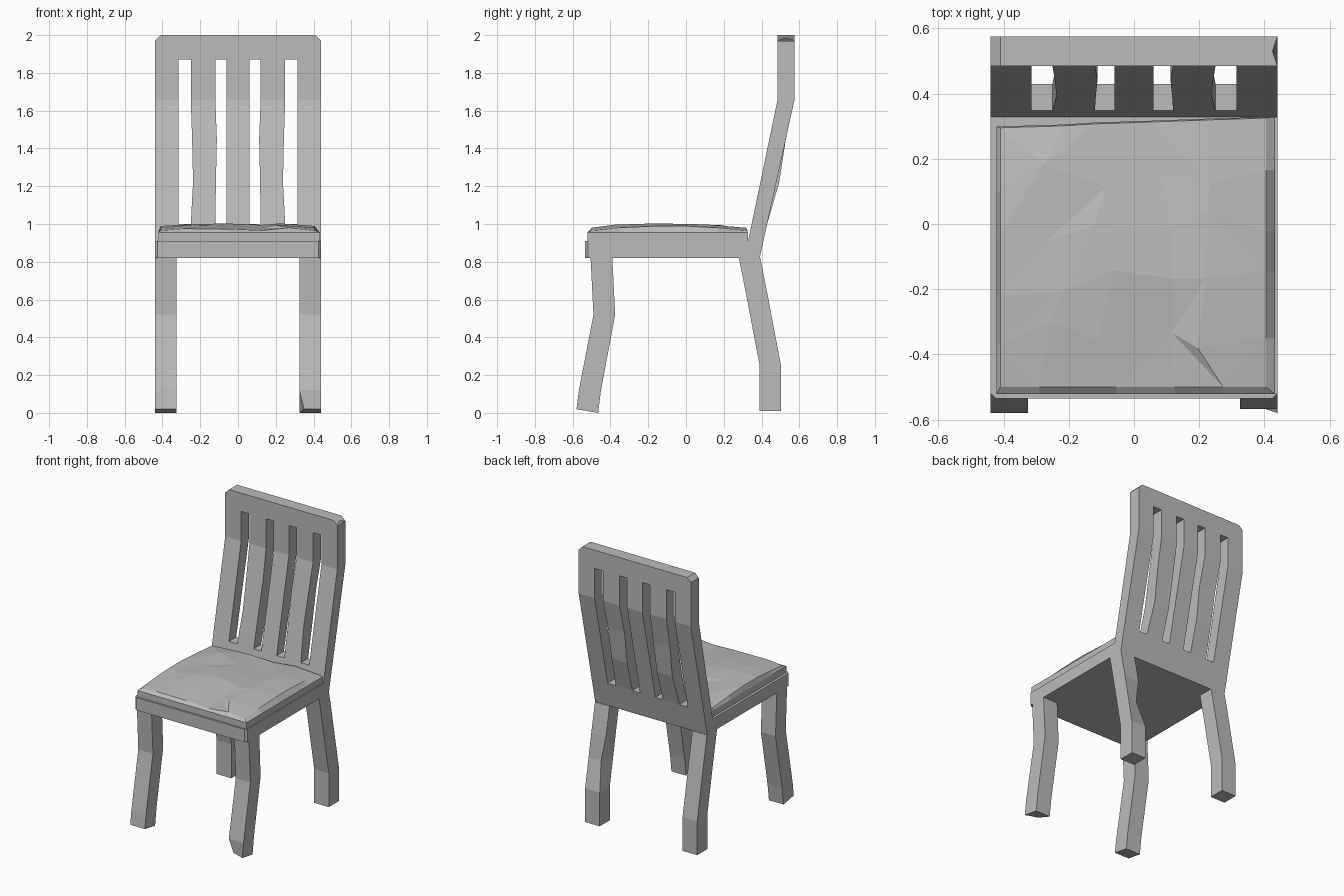
import bpy
import bmesh
import math
import random

cube = bpy.data.objects.get("Cube")
if cube:
    bpy.data.objects.remove(cube, do_unlink=True)

grey = bpy.data.materials.new("plain grey")
grey.use_nodes = True
grey.diffuse_color = (0.5, 0.5, 0.5, 1)
grey.node_tree.nodes["Principled BSDF"].inputs["Base Color"].default_value = (0.5, 0.5, 0.5, 1)


def finish(bm, name):
    bmesh.ops.recalc_face_normals(bm, faces=bm.faces)
    mesh = bpy.data.meshes.new(name)
    bm.to_mesh(mesh)
    bm.free()
    mesh.materials.append(grey)
    obj = bpy.data.objects.new(name, mesh)
    bpy.context.collection.objects.link(obj)
    return obj


def loft(bm, rings):
    """Join rings of equal size; return the vertex rings."""
    rings = [[bm.verts.new(p) for p in ring] for ring in rings]
    for a, b in zip(rings, rings[1:]):
        for i in range(len(a)):
            j = (i + 1) % len(a)
            bm.faces.new((a[i], a[j], b[j], b[i]))
    return rings


def leg(name, side, rows, dents={}):
    """Square bent leg; rows give front and rear (y, z), dents push inner corners."""
    bm = bmesh.new()
    inner, outer = 0.325 * side, 0.44 * side
    rings = loft(bm, [[(inner, *f), (outer, *f), (outer, *r), (inner, *r)] for f, r in rows])
    bm.faces.new(rings[0])
    bm.faces.new(rings[-1])
    for (row, corner), (dx, dy) in dents.items():
        rings[row][corner].co.x += dx
        rings[row][corner].co.y += dy
    finish(bm, name)


# Legs
front_rows = [((-0.58, 0.02), (-0.465, 0)), ((-0.567, 0.12), (-0.45, 0.12)),
              ((-0.49, 0.52), (-0.375, 0.52)), ((-0.505, 0.82), (-0.39, 0.82))]
back_rows = [((y, z), (y + 0.113, z)) for y, z in
             ((0.39, 0.01), (0.39, 0.25), (0.352, 0.45), (0.32, 0.62), (0.28, 0.82))]
leg("front_right_leg", -1, front_rows)
leg("front_left_leg", 1, front_rows, {(0, 0): (0.025, 0.03)})
leg("back_right_leg", -1, back_rows)
leg("back_left_leg", 1, back_rows, {(2, 3): (0.03, -0.02)})

# Seat frame with trimmed front corners
bm = bmesh.new()
outline = [(-0.44, -0.52), (-0.425, -0.535), (0.425, -0.535), (0.44, -0.52)]
rings = loft(bm, [[(x, y, z) for x, y in outline + [(0.44, back), (-0.44, back)]]
                  for z, back in ((0.82, 0.31), (0.91, 0.33))])
for ring in rings:
    bm.faces.new(ring)
finish(bm, "seat_frame")

# Slatted back: a bent grid of cells with the slots left out
columns = [-0.44, -0.315, -0.25, -0.12, -0.06, 0.06, 0.12, 0.25, 0.315, 0.44]
levels = [0.82, 1.0, 1.22, 1.45, 1.66, 1.87, 2.0]


def solid(i, k):
    inside = 0 <= i < len(columns) - 1 and 0 <= k < len(levels) - 1
    return inside and (i % 2 == 0 or k in (0, len(levels) - 2))


def narrowing(i, k):
    """Slightly uneven carving of the two side slats."""
    shift = {(2, 2): 0.012, (2, 3): 0.007, (3, 3): 0.008, (3, 2): 0.003}
    return shift.get((i, k), 0) - shift.get((9 - i, k), 0)


bm = bmesh.new()
verts = {}
for i, x in enumerate(columns):
    for k, z in enumerate(levels):
        lean = min(1, (z - 0.82) / 0.84)
        bulge = 0.015 if k == 2 and i in (2, 3, 6, 7) else 0
        for depth, y in enumerate((0.31 + 0.175 * lean, 0.39 + 0.185 * lean + bulge)):
            verts[i, k, depth] = bm.verts.new((x + narrowing(i, k), y, z))
for i in range(len(columns) - 1):
    for k in range(len(levels) - 1):
        if not solid(i, k):
            continue
        for d in (0, 1):
            bm.faces.new([verts[p + (d,)] for p in ((i, k), (i + 1, k), (i + 1, k + 1), (i, k + 1))])
        walls = [((i - 1, k), (i, k), (i, k + 1)), ((i + 1, k), (i + 1, k), (i + 1, k + 1)),
                 ((i, k - 1), (i, k), (i + 1, k)), ((i, k + 1), (i, k + 1), (i + 1, k + 1))]
        for neighbour, a, b in walls:
            if not solid(*neighbour):
                bm.faces.new([verts[a + (0,)], verts[b + (0,)], verts[b + (1,)], verts[a + (1,)]])
corners = [e for e in bm.edges
           if all(v.co.z > 1.99 and abs(v.co.x) > 0.43 for v in e.verts)]
bmesh.ops.bevel(bm, geom=corners, offset=0.03, segments=1, affect='EDGES')
bmesh.ops.delete(bm, geom=[v for v in bm.verts if not v.link_faces], context='VERTS')
finish(bm, "slatted_back")

# Lumpy faceted cushion
random.seed(4)
bm = bmesh.new()
N = 5
grid = {}
for i in range(N + 1):
    for j in range(N + 1):
        u, v = i / N, j / N
        edge_x, edge_y = i in (0, N), j in (0, N)
        x, y = -0.41 + 0.815 * u, -0.5 + (0.795 + 0.03 * u) * v
        z = 0.972 + 0.026 * math.sin(math.pi * v) + 0.008 * math.cos(4 * math.pi * u + 2.6)
        if not edge_x:
            x += random.uniform(-0.05, 0.05)
        if not edge_y:
            y += random.uniform(-0.05, 0.05)
        if not (edge_x or edge_y):
            z += random.uniform(-0.008, 0.006)
        grid[i, j] = bm.verts.new((x, y, min(z, 1.003)))
for i in range(N):
    for j in range(N):
        a, b, c, d = (grid[p] for p in ((i, j), (i + 1, j), (i + 1, j + 1), (i, j + 1)))
        if random.random() < 0.5:
            bm.faces.new((a, b, c))
            bm.faces.new((a, c, d))
        else:
            bm.faces.new((a, b, d))
            bm.faces.new((b, c, d))
rim = ([grid[i, 0] for i in range(N)] + [grid[N, j] for j in range(N)]
       + [grid[i, N] for i in range(N, 0, -1)] + [grid[0, j] for j in range(N, 0, -1)])
# Sloped shoulder, then straight sides down to the frame
for z, right, left, front in ((0.955, 0.028, 0.012, 0.022), (0.908, 0.022, 0.01, 0.02)):
    lower = []
    for n, v in enumerate(rim):
        x, y = v.co.x, v.co.y
        if z > 0.95:
            x += right if N <= n <= 2 * N else -left if n == 0 or n >= 3 * N else 0
            y -= front if n <= N else -0.004 if 2 * N <= n <= 3 * N else 0
        lower.append(bm.verts.new((x, y, z)))
    for n in range(len(rim)):
        m = (n + 1) % len(rim)
        bm.faces.new((rim[n], rim[m], lower[m], lower[n]))
    rim = lower
bm.faces.new(rim)
finish(bm, "cushion")
